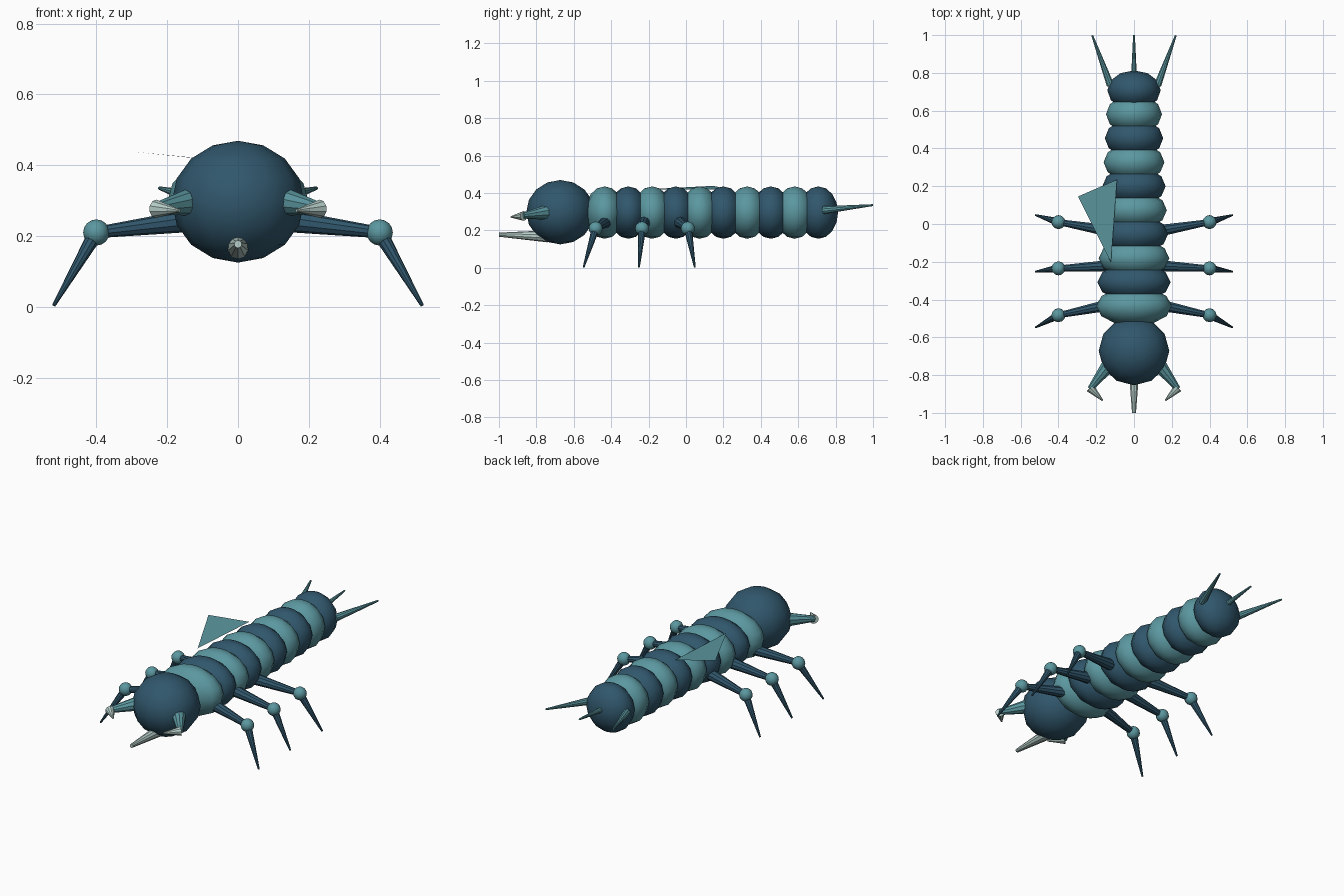
import bpy
from mathutils import Vector

if "Cube" in bpy.data.objects:
    bpy.data.objects.remove(bpy.data.objects["Cube"])


def material(name, color):
    m = bpy.data.materials.new(name)
    m.diffuse_color = (*color, 1.0)
    m.use_nodes = True
    m.node_tree.nodes["Principled BSDF"].inputs["Base Color"].default_value = m.diffuse_color
    return m


DARK = material("dark_blue", (0.030, 0.095, 0.150))
TEAL = material("teal", (0.105, 0.310, 0.350))
PALE = material("pale_grey_green", (0.47, 0.62, 0.58))


def finish(name, mat):
    ob = bpy.context.object
    ob.name = name
    ob.data.materials.append(mat)
    return ob


def ball(name, center, radii, mat, segments=12, rings=8):
    bpy.ops.mesh.primitive_uv_sphere_add(segments=segments, ring_count=rings,
                                         radius=1, location=center)
    ob = finish(name, mat)
    ob.scale = radii
    bpy.ops.object.transform_apply(location=False, rotation=False, scale=True)
    bpy.ops.object.shade_smooth()
    return ob


def spike(name, a, b, r1, r2, mat, sides=10):
    """Tapered limb from point a to point b."""
    a, b = Vector(a), Vector(b)
    d = b - a
    bpy.ops.mesh.primitive_cone_add(vertices=sides, radius1=r1, radius2=r2,
                                    depth=d.length, location=(a + b) / 2,
                                    rotation=d.to_track_quat('Z', 'Y').to_euler())
    ob = finish(name, mat)
    bpy.ops.object.shade_smooth_by_angle()
    return ob


# Head
ball("head", (0, -0.672, 0.297), (0.187, 0.182, 0.172), DARK)

# Ringed body, narrowing toward the tail
for i in range(10):
    ball(f"body_segment_{i + 1}", (0, -0.435 + 0.127 * i, 0.295),
         (0.2 - 0.0065 * i, 0.105, 0.14), DARK if i % 2 else TEAL)

# Snout spike
spike("snout", (0, -0.74, 0.168), (0, -1.0, 0.177), 0.032, 0.011, PALE)

# Middle tail spike
spike("tail_spike_middle", (0, 0.74, 0.308), (0, 1.0, 0.335), 0.018, 0.005, TEAL)

# Leg layout: hip y, knee y, foot y
legs = {"front": (-0.43, -0.483, -0.547),
        "middle": (-0.222, -0.235, -0.252),
        "rear": (-0.035, 0.01, 0.047)}

for side, s in (("left", -1), ("right", 1)):
    # Legs
    for place, (hip, knee, foot) in legs.items():
        k = (s * 0.4, knee, 0.21)
        spike(f"{place}_thigh_{side}", (s * 0.14, hip, 0.243), k, 0.032, 0.016, DARK)
        ball(f"{place}_knee_{side}", k, (0.037,) * 3, TEAL)
        spike(f"{place}_shin_{side}", k, (s * 0.52, foot, 0.004), 0.022, 0.005, DARK)
    # Jaws with pale inward hooks
    spike(f"jaw_{side}", (s * 0.125, -0.735, 0.298), (s * 0.232, -0.873, 0.279),
          0.042, 0.016, TEAL)
    spike(f"jaw_hook_{side}", (s * 0.232, -0.868, 0.277), (s * 0.165, -0.935, 0.272),
          0.026, 0.004, PALE)
    # Outer tail spikes
    spike(f"tail_spike_{side}", (s * 0.125, 0.735, 0.308), (s * 0.221, 0.998, 0.335),
          0.021, 0.005, TEAL)

# Single thin back fin
mesh = bpy.data.meshes.new("back_fin")
mesh.from_pydata([(-0.09, 0.235, 0.418), (-0.296, 0.146, 0.438), (-0.122, -0.204, 0.42)],
                 [], [(0, 1, 2)])
mesh.materials.append(TEAL)
bpy.context.collection.objects.link(bpy.data.objects.new("back_fin", mesh))
